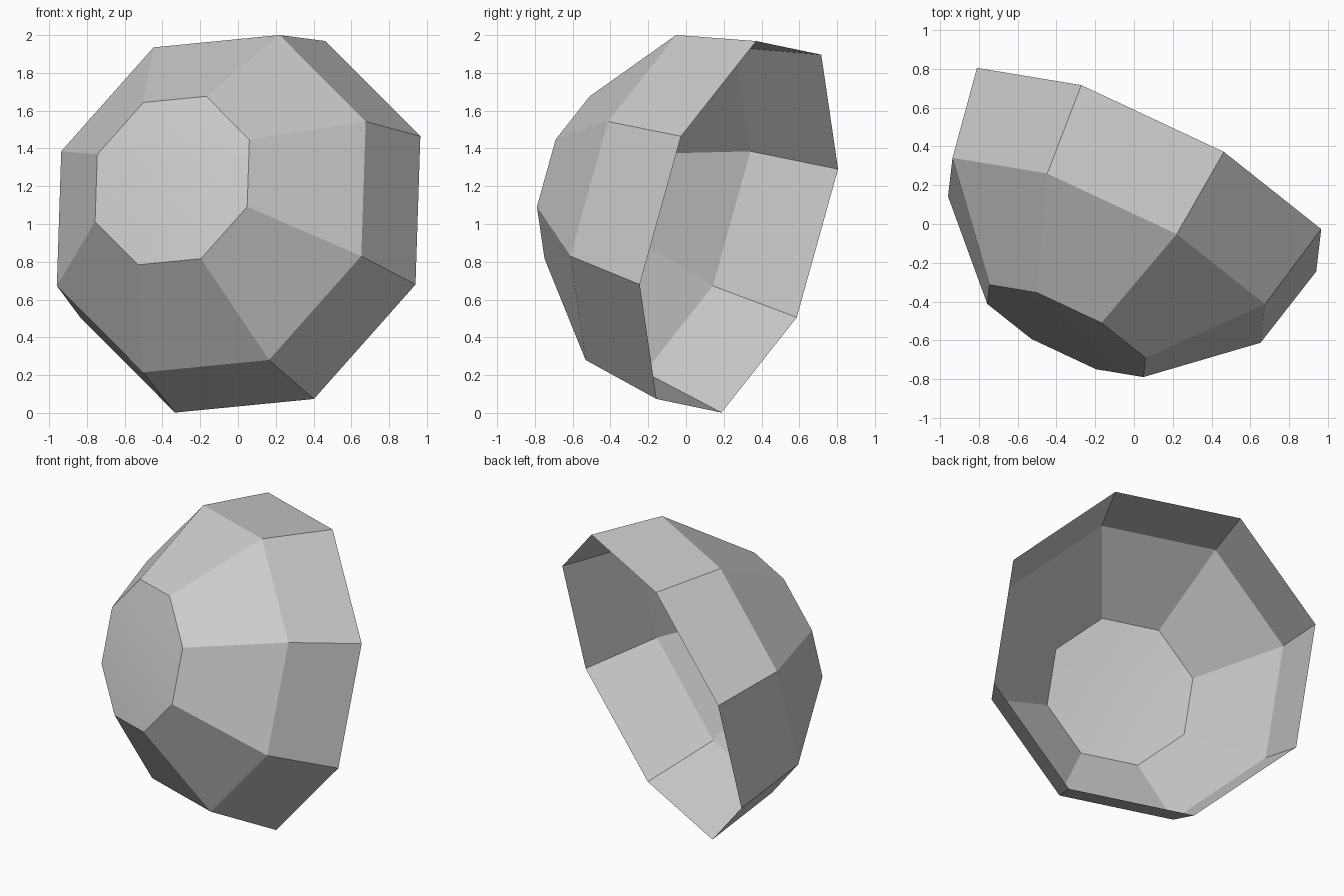
import bpy
import bmesh
from math import cos, sin, pi
from mathutils import Vector

cube = bpy.data.objects.get("Cube")
if cube:
    bpy.data.objects.remove(cube, do_unlink=True)

SIDES = 8
# Frame of the tilted bowl: rim centre, opening direction and ring directions
CENTRE = Vector((0.065, 0.28, 0.985))
AXIS = Vector((0.43, 0.865, -0.255)).normalized()
U = Vector((0.395, 0.085, 0.985))
U = (U - AXIS * U.dot(AXIS)).normalized()
V = AXIS.cross(U)

grey = bpy.data.materials.new("plain grey")
grey.use_nodes = True
colour = (0.6, 0.6, 0.6, 1)
grey.diffuse_color = colour
grey.node_tree.nodes["Principled BSDF"].inputs["Base Color"].default_value = colour


def point(radius, depth, k):
    a = 2 * pi * k / SIDES
    return CENTRE - AXIS * depth + (U * cos(a) + V * sin(a)) * radius


def lathe(name, profile, pole=None, smooth=False):
    """Join octagonal rings (radius, depth) and optionally close at a pole."""
    bm = bmesh.new()
    rings = [[bm.verts.new(point(r, d, k)) for k in range(SIDES)] for r, d in profile]
    for back, front in zip(rings, rings[1:]):
        for k in range(SIDES):
            n = (k + 1) % SIDES
            bm.faces.new((front[k], front[n], back[n], back[k]))
    if pole is not None:
        tip = bm.verts.new(CENTRE - AXIS * pole)
        for k in range(SIDES):
            bm.faces.new((tip, rings[-1][(k + 1) % SIDES], rings[-1][k]))
    for f in bm.faces:
        f.smooth = smooth
    mesh = bpy.data.meshes.new(name)
    bm.to_mesh(mesh)
    bm.free()
    mesh.materials.append(grey)
    obj = bpy.data.objects.new(name, mesh)
    bpy.context.collection.objects.link(obj)
    return obj


# Faceted open wall, from the rim to the front ring
lathe("bowl_wall", [(1.065, 0), (0.967, 0.48), (0.483, 0.96)])

# Very shallow smooth cap closing the front ring
BULGE = 0.02
cap = [(0.483 * t, 0.96 + BULGE * (1 - t * t)) for t in (1, 0.75, 0.5, 0.25)]
lathe("front_cap", cap, pole=0.96 + BULGE, smooth=True)
